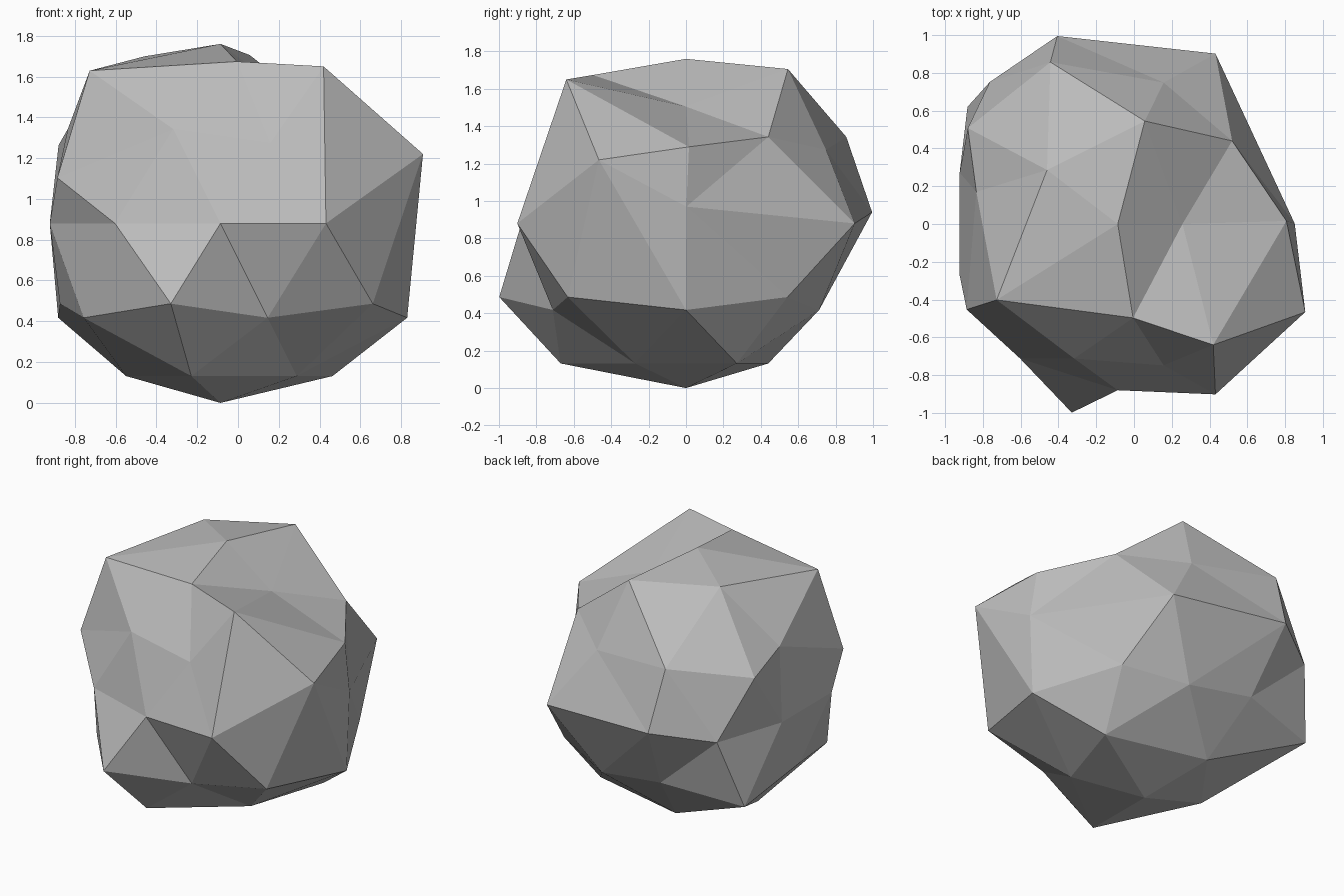
import bpy
import bmesh
from math import atan2, tau
from mathutils import Vector

RADIUS = 0.88
CENTRE = Vector((-0.086, 0, RADIUS))

default_cube = bpy.data.objects.get("Cube")
if default_cube:
    bpy.data.objects.remove(default_cube, do_unlink=True)

# Stone colour
stone = bpy.data.materials.new("stone_grey")
stone.use_nodes = True
grey = (0.5, 0.5, 0.5, 1)
stone.diffuse_color = grey
stone.node_tree.nodes["Principled BSDF"].inputs["Base Color"].default_value = grey

# Coarse ball that the boulder is chipped from
bm = bmesh.new()
bmesh.ops.create_icosphere(bm, subdivisions=2, radius=RADIUS)


def around(vert):
    """Angle around the vertical axis, counted from +x."""
    return (atan2(vert.co.y, vert.co.x) + 0.05) % tau


# Sort the corners into named horizontal rings, each ordered by angle
ordered = sorted(bm.verts, key=lambda v: (round(v.co.z, 3), around(v)))
ring_sizes = {
    "base": 1, "sole": 5, "skirt": 5, "hip": 5, "equator": 10,
    "shoulder": 5, "brow": 5, "crown": 5, "peak": 1,
}
rings = {}
for ring_name, size in ring_sizes.items():
    rings[ring_name], ordered = ordered[:size], ordered[size:]
for vert in bm.verts:
    vert.co += CENTRE


def push(ring, place, x=0.0, y=0.0, z=0.0):
    """Shift one corner of a ring to roughen the boulder."""
    rings[ring][place].co += Vector((x, y, z))


# Underside
push("sole", 0, x=0.175)
push("sole", 3, y=-0.23)
push("skirt", 0, x=0.167)
push("skirt", 2, x=-0.19, y=0.18)
push("skirt", 3, x=-0.065, y=-0.02)
push("hip", 0, y=0.08)
push("hip", 3, y=-0.25)
push("hip", 4, x=0.11, y=-0.17)

# Widest band
push("equator", 0, x=0.1, y=-0.27, z=0.09)
push("equator", 1, y=0.19)
push("equator", 2, x=-0.32, y=0.115, z=0.06)
push("equator", 3, x=-0.16, y=0.04)
push("equator", 8, y=-0.19)
push("equator", 9, x=0.156, y=-0.194, z=0.34)

# Upper sides
push("shoulder", 0, x=0.106, y=0.016, z=0.016)
push("shoulder", 2, x=-0.157, y=0.045, z=-0.01)
push("shoulder", 3, x=-0.163, y=0.01, z=-0.17)
push("brow", 1, x=-0.125, y=0.145)
push("brow", 2, y=0.17)
push("brow", 4, x=-0.1, y=-0.2, z=0.307)

# Top
push("crown", 0, x=-0.12, z=-0.124)
push("crown", 1, y=0.105, z=0.077)
push("crown", 2, y=0.014, z=0.07)
push("crown", 3, x=-0.267, y=-0.13)
push("crown", 4, x=-0.062, y=-0.057, z=0.045)

# Flat-faced boulder object
for face in bm.faces:
    face.smooth = False
bmesh.ops.recalc_face_normals(bm, faces=bm.faces)
mesh = bpy.data.meshes.new("boulder")
bm.to_mesh(mesh)
bm.free()
mesh.materials.append(stone)
boulder = bpy.data.objects.new("boulder", mesh)
bpy.context.collection.objects.link(boulder)
